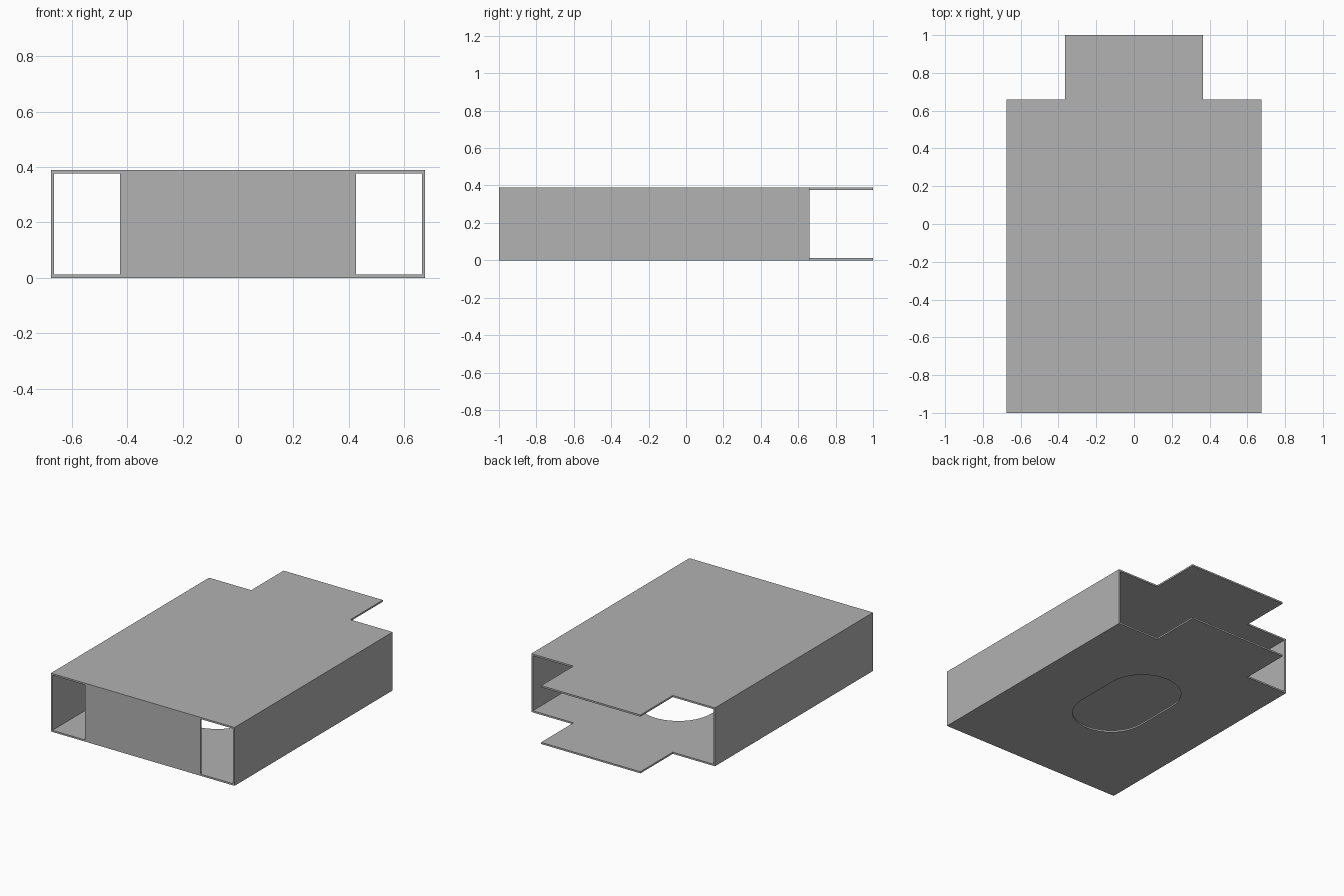
import bpy
from math import pi, sin, cos

if "Cube" in bpy.data.objects:
    bpy.data.objects.remove(bpy.data.objects["Cube"], do_unlink=True)

HALF_W, FRONT, BACK, FLAP_END = 0.675, -1.0, 0.66, 1.0
FLAP_W, PANEL_W, HEIGHT, THICK = 0.365, 0.425, 0.388, 0.011

grey = bpy.data.materials.new("card_grey")
grey.use_nodes = True
colour = (0.445, 0.445, 0.445, 1)
grey.diffuse_color = colour
grey.node_tree.nodes["Principled BSDF"].inputs["Base Color"].default_value = colour


def plate(name, outlines, z):
    """Flat sheet from closed outlines; inner outlines become holes."""
    curve = bpy.data.curves.new(name, "CURVE")
    curve.dimensions = "2D"
    curve.fill_mode = "BOTH"
    curve.extrude = THICK / 2
    for pts in outlines:
        spline = curve.splines.new("POLY")
        spline.points.add(len(pts) - 1)
        for p, (x, y) in zip(spline.points, pts):
            p.co = (x, y, 0, 1)
        spline.use_cyclic_u = True
    source = bpy.data.objects.new(name + "_outline", curve)
    bpy.context.collection.objects.link(source)
    bpy.context.view_layer.update()
    graph = bpy.context.evaluated_depsgraph_get()
    mesh = bpy.data.meshes.new_from_object(source.evaluated_get(graph))
    bpy.data.objects.remove(source, do_unlink=True)
    bpy.data.curves.remove(curve)
    mesh.materials.clear()
    mesh.materials.append(grey)
    for face in mesh.polygons:
        face.use_smooth = False
    obj = bpy.data.objects.new(name, mesh)
    obj.location.z = z
    bpy.context.collection.objects.link(obj)


def box(name, size, centre):
    bpy.ops.mesh.primitive_cube_add(size=1, location=centre)
    obj = bpy.context.object
    obj.name = name
    obj.scale = size
    bpy.ops.object.transform_apply(location=False, rotation=False, scale=True)
    obj.data.materials.append(grey)


# Sheet outline with the narrower flap at the back
half = [(HALF_W, FRONT), (HALF_W, BACK), (FLAP_W, BACK), (FLAP_W, FLAP_END)]
sheet = half + [(-x, y) for x, y in reversed(half)]

# Round-ended slot in the floor
RADIUS, SLOT_BACK, SLOT_FRONT, STEPS = 0.24, 0.08, -0.22, 24
slot = []
for start, cy in ((0, SLOT_BACK), (pi, SLOT_FRONT)):
    for i in range(STEPS + 1):
        a = start + pi * i / STEPS
        slot.append((RADIUS * cos(a), cy + RADIUS * sin(a)))

plate("floor", [sheet, slot], THICK / 2)
plate("ceiling", [sheet], HEIGHT - THICK / 2)

# Upright walls between floor and ceiling
wall_h = HEIGHT - 2 * THICK
for side, sign in (("left", 1), ("right", -1)):
    box(side + "_wall", (THICK, BACK - FRONT, wall_h),
        (sign * (HALF_W - THICK / 2), (FRONT + BACK) / 2, HEIGHT / 2))
box("front_panel", (2 * PANEL_W, THICK, wall_h), (0, FRONT + THICK / 2, HEIGHT / 2))
